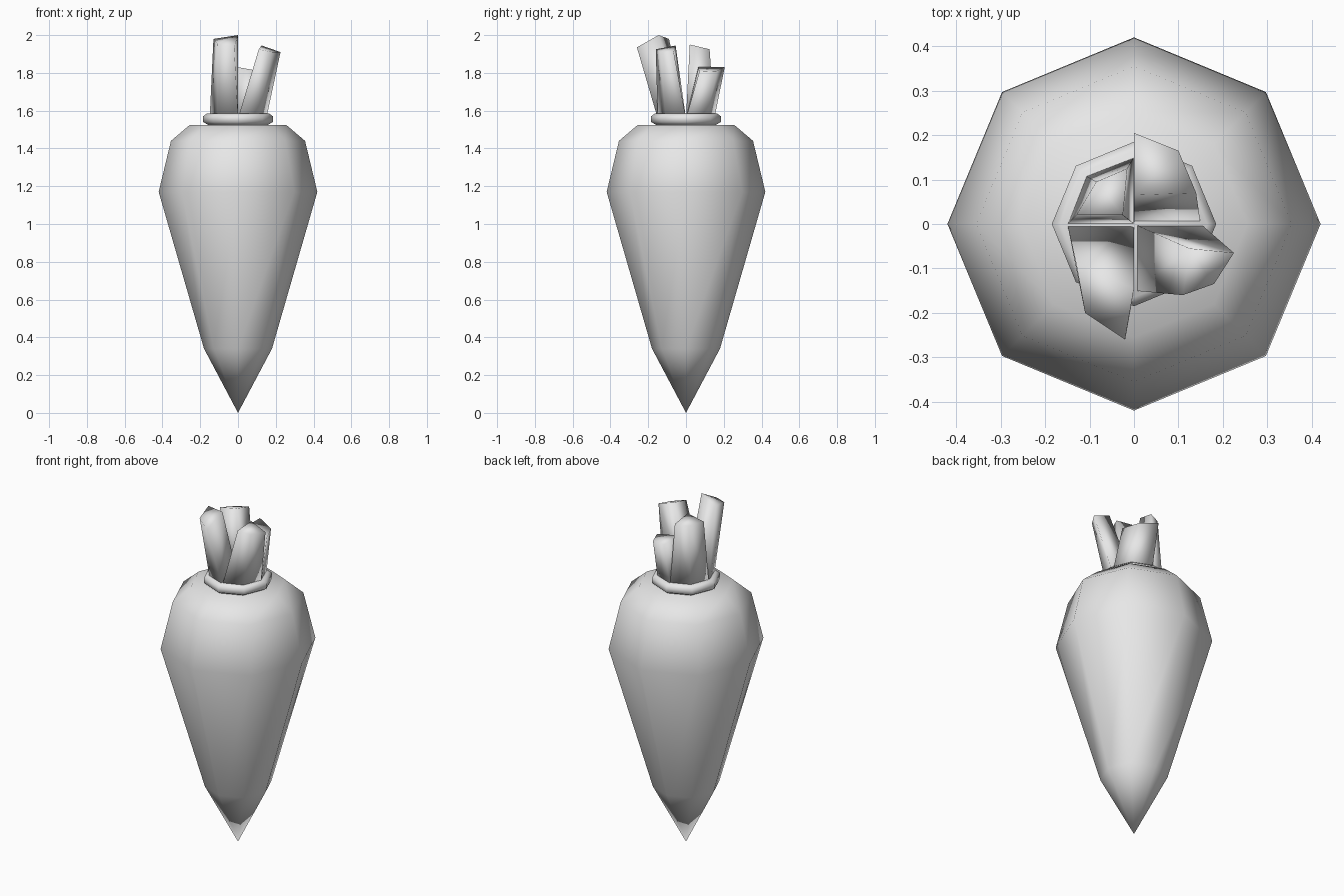
import bpy
import bmesh
from math import cos, sin, pi

SIDES = 8
cube = bpy.data.objects.get("Cube")
if cube:
    bpy.data.objects.remove(cube, do_unlink=True)

# Single plain grey for every part
grey = bpy.data.materials.new("plain_grey")
grey.use_nodes = True
colour = (0.8, 0.8, 0.8, 1)
grey.diffuse_color = colour
grey.node_tree.nodes["Principled BSDF"].inputs["Base Color"].default_value = colour


def finish(name, bm):
    """Turn a bmesh into a fully smooth grey object."""
    bmesh.ops.recalc_face_normals(bm, faces=bm.faces)
    for face in bm.faces:
        face.smooth = True
    mesh = bpy.data.meshes.new(name)
    bm.to_mesh(mesh)
    bm.free()
    mesh.materials.append(grey)
    obj = bpy.data.objects.new(name, mesh)
    bpy.context.collection.objects.link(obj)
    return obj


def bridge(bm, low, high):
    """Join two closed rings of equal length with quads."""
    count = len(low)
    for i in range(count):
        j = (i + 1) % count
        bm.faces.new((low[i], low[j], high[j], high[i]))


def lathe(name, profile, tip=None):
    """Eight-sided turned shape; starts at a point if tip is given."""
    bm = bmesh.new()
    rings = [[bm.verts.new((r * cos(2 * pi * i / SIDES), r * sin(2 * pi * i / SIDES), z))
              for i in range(SIDES)] for r, z in profile]
    for low, high in zip(rings, rings[1:]):
        bridge(bm, low, high)
    bm.faces.new(rings[-1])
    if tip is None:
        bm.faces.new(rings[0])
    else:
        point = bm.verts.new((0, 0, tip))
        for i in range(SIDES):
            bm.faces.new((point, rings[0][(i + 1) % SIDES], rings[0][i]))
    return finish(name, bm)


def stalk(name, sx, sy, top):
    """Quarter wedge of an octagon, leaning to its slanted top.
    Corners run: inner, along x, outer diagonal, along y."""
    r, d, z = 0.15, 0.108, 1.56
    base = [(0, 0, z), (sx * r, 0, z), (sx * d, sy * d, z), (0, sy * r, z)]
    bm = bmesh.new()
    low = [bm.verts.new(p) for p in base]
    high = [bm.verts.new(p) for p in top]
    bridge(bm, low, high)
    bm.faces.new(low)
    bm.faces.new(high)
    return finish(name, bm)


# Tapered root
lathe("root_body", [(0.18, 0.34), (0.42, 1.17), (0.355, 1.44), (0.255, 1.525)], tip=0)

# Rounded collar under the stalks
lathe("collar", [(0.155, 1.523), (0.185, 1.54), (0.185, 1.57), (0.165, 1.585)])

# Four cut leaf stalks
stalk("stalk_front_right", -1, -1, [
    (0, -0.145, 2.0), (-0.13, -0.09, 1.98), (-0.11, -0.2, 1.955), (-0.02, -0.26, 1.935)])
stalk("stalk_front_left", 1, -1, [
    (0.125, -0.055, 1.945), (0.225, -0.065, 1.91), (0.18, -0.135, 1.91), (0.11, -0.16, 1.925)])
stalk("stalk_back_left", 1, 1, [
    (0, 0.065, 1.83), (0.14, 0.07, 1.805), (0.1, 0.165, 1.81), (0, 0.205, 1.83)])
stalk("stalk_back_right", -1, 1, [
    (-0.025, 0.02, 1.95), (-0.13, 0.02, 1.93), (-0.085, 0.095, 1.92), (-0.015, 0.125, 1.925)])
